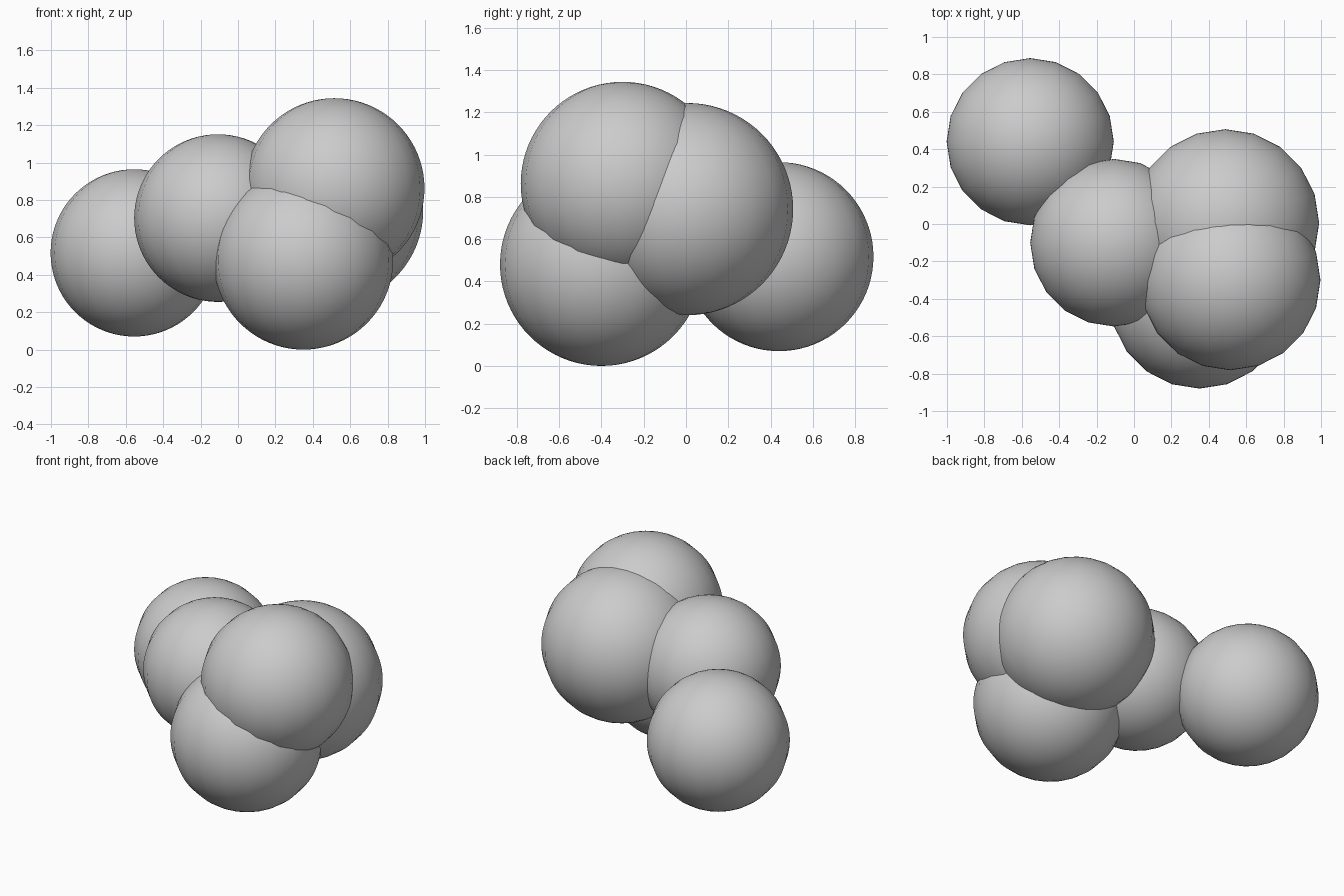
import bpy

if "Cube" in bpy.data.objects:
    bpy.data.objects.remove(bpy.data.objects["Cube"])


def ball(name, location, radius):
    """Smooth ball with 20 sides around and finely divided from pole to pole."""
    bpy.ops.mesh.primitive_uv_sphere_add(segments=20, ring_count=40,
                                         radius=radius, location=location)
    obj = bpy.context.object
    obj.name = name
    bpy.ops.object.shade_smooth()
    return obj


# Cluster of overlapping balls
ball("back_left_ball", (-0.555, 0.44, 0.517), 0.447)
ball("middle_ball", (-0.107, -0.10, 0.703), 0.448)
ball("front_low_ball", (0.35, -0.40, 0.48), 0.48)
ball("top_ball", (0.515, -0.30, 0.862), 0.482)
ball("right_back_ball", (0.488, 0.005, 0.742), 0.502)
